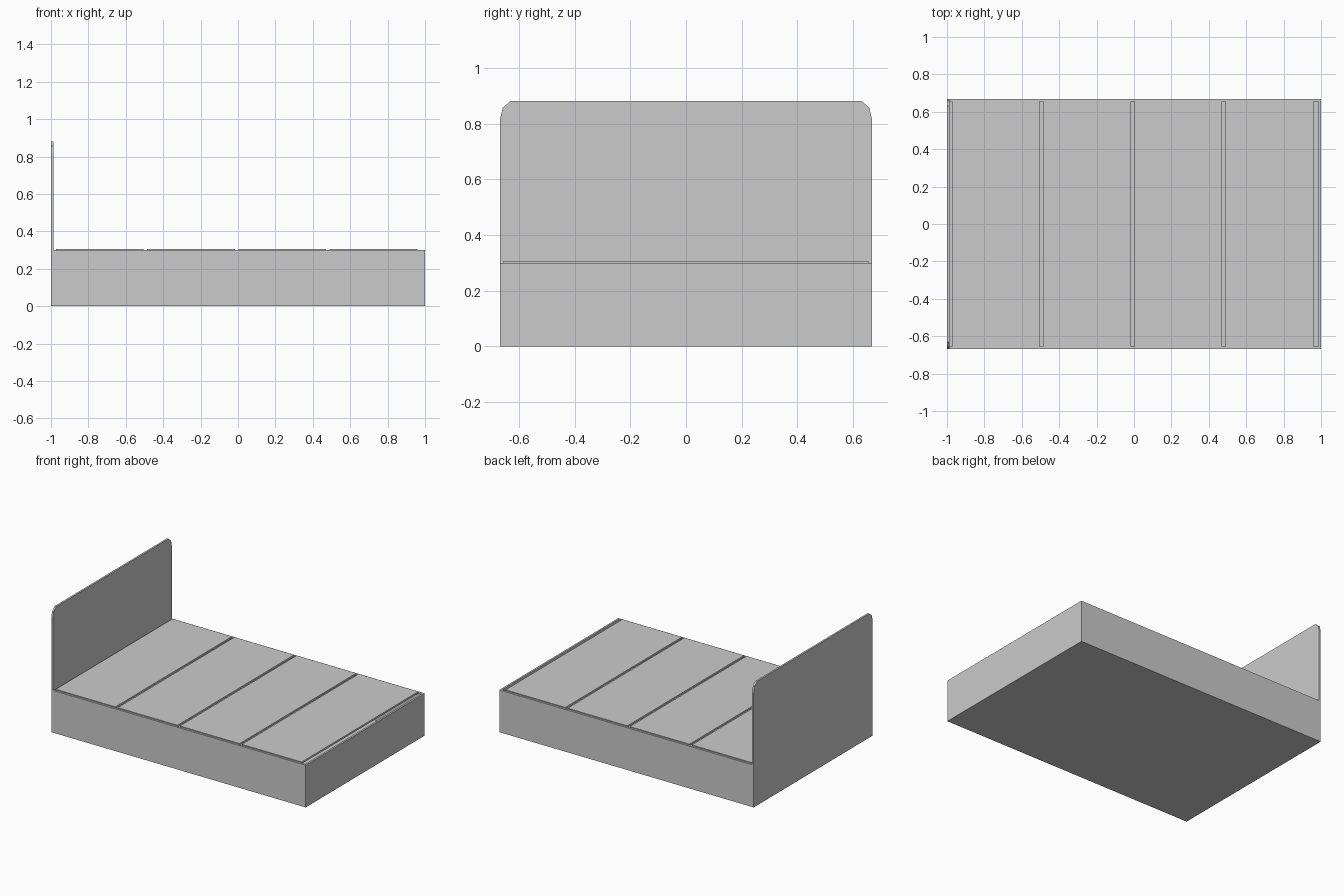
import bpy
import bmesh

if "Cube" in bpy.data.objects:
    bpy.data.objects.remove(bpy.data.objects["Cube"])

T = 0.013            # board thickness
L, W, H = 1.0, 0.668, 0.30   # half length, half width, frame height


def box(name, x, y, z):
    """Axis-aligned board given as (min, max) ranges."""
    bm = bmesh.new()
    bmesh.ops.create_cube(bm, size=1)
    for v in bm.verts:
        for i, (lo, hi) in enumerate((x, y, z)):
            v.co[i] = hi if v.co[i] > 0 else lo
    return finish(name, bm)


def finish(name, bm):
    bmesh.ops.recalc_face_normals(bm, faces=bm.faces[:])
    mesh = bpy.data.meshes.new(name)
    bm.to_mesh(mesh)
    bm.free()
    obj = bpy.data.objects.new(name, mesh)
    bpy.context.collection.objects.link(obj)
    return obj


# Headboard: mirrored profile with clipped upper corners, extruded in x
half = [(W, 0), (W, 0.815), (0.658, 0.857), (0.63, 0.881)]
profile = half + [(-y, z) for y, z in reversed(half)]
bm = bmesh.new()
face = bm.faces.new([bm.verts.new((-L, y, z)) for y, z in profile])
ext = bmesh.ops.extrude_face_region(bm, geom=[face])
bmesh.ops.translate(bm, vec=(T, 0, 0),
                    verts=[g for g in ext["geom"] if isinstance(g, bmesh.types.BMVert)])
finish("headboard", bm)

# Side rails, foot rail and floor panel
box("front_side_rail", (-L + T, L), (-W, -W + T), (0, H))
box("back_side_rail", (-L + T, L), (W - T, W), (0, H))
box("foot_rail", (L - T, L), (-W + T, W - T), (0, H))
box("floor_panel", (-L + T, L - T), (-W + T, W - T), (0, T))

# Four mattress support panels, standing slightly proud of the rails
for i in range(4):
    x = -0.974 + 0.488 * i
    box(f"support_panel_{i + 1}", (x, x + 0.469), (-W + T, W - T), (H - 0.006, H + 0.007))
